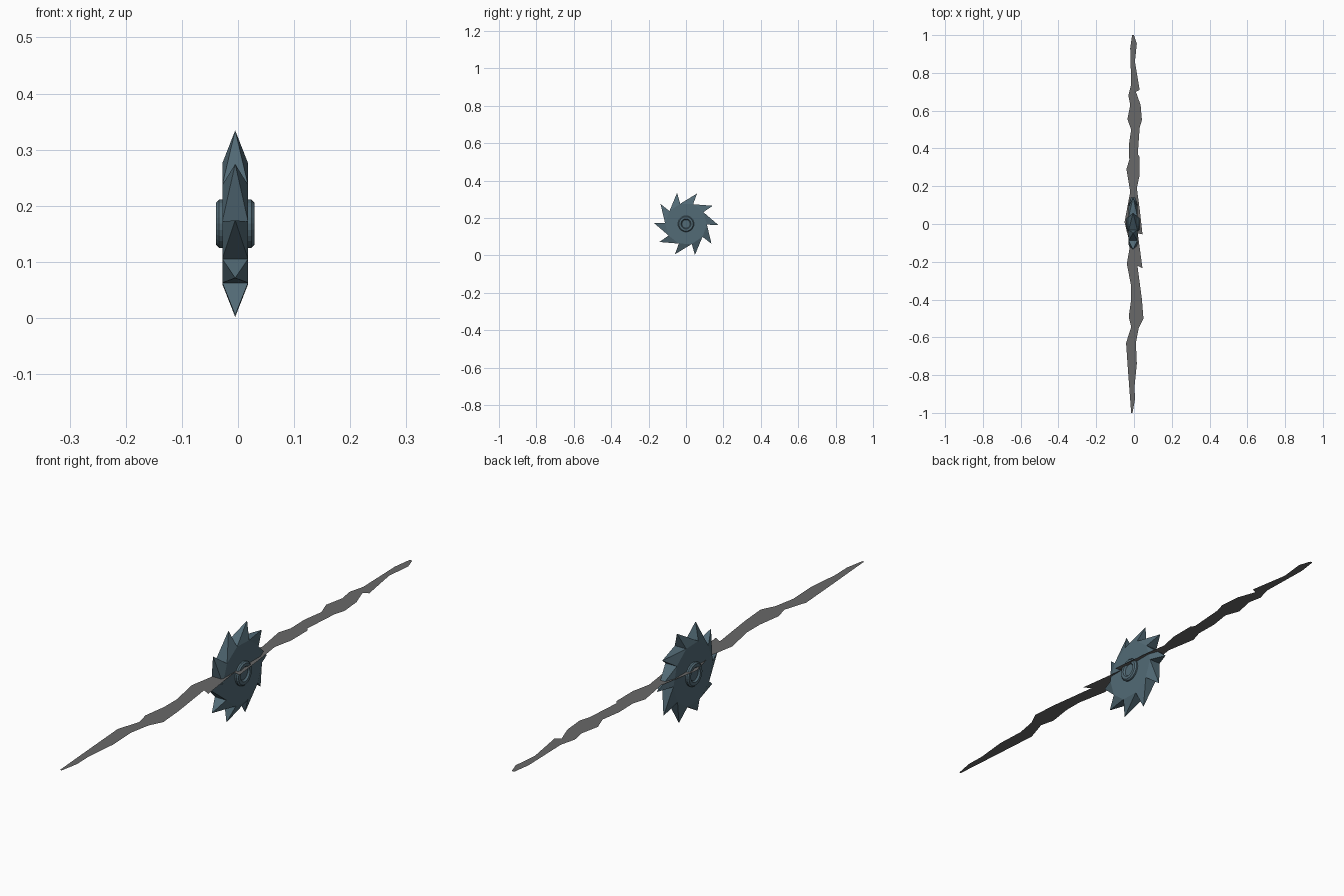
import bpy, bmesh, math

if "Cube" in bpy.data.objects:
    bpy.data.objects.remove(bpy.data.objects["Cube"])

CX, CZ = -0.005, 0.168          # blade axis position


def material(name, rgb):
    m = bpy.data.materials.new(name)
    m.diffuse_color = (*rgb, 1)
    m.use_nodes = True
    m.node_tree.nodes["Principled BSDF"].inputs["Base Color"].default_value = m.diffuse_color
    return m


STEEL = material("blue steel", (0.085, 0.145, 0.18))
SLOT = material("slot grey", (0.14, 0.14, 0.14))


def finish(bm, name, mat, recalc=True):
    if recalc:
        bmesh.ops.recalc_face_normals(bm, faces=bm.faces)
    me = bpy.data.meshes.new(name)
    bm.to_mesh(me)
    bm.free()
    ob = bpy.data.objects.new(name, me)
    bpy.context.collection.objects.link(ob)
    me.materials.append(mat)
    return ob


def polar(x, r, deg):
    a = math.radians(deg)
    return (CX + x, r * math.cos(a), CZ + r * math.sin(a))


# Saw blade: thick disc whose raked teeth taper to a point on the centre plane
TEETH, HALF, R_ROOT, R_TIP = 10, 0.023, 0.112, 0.173
bm = bmesh.new()
step = 360 / TEETH
left, right, tips = [], [], []
for i in range(TEETH):
    tip = -2 + i * step
    tips.append(bm.verts.new(polar(0, R_TIP, tip)))
    left.append(bm.verts.new(polar(-HALF, R_ROOT, tip)))
    right.append(bm.verts.new(polar(HALF, R_ROOT, tip)))
for i in range(TEETH):
    j = (i + 1) % TEETH
    bm.faces.new((left[i], right[i], tips[i]))
    bm.faces.new((left[j], right[j], tips[i]))
    bm.faces.new((left[i], left[j], tips[i]))
    bm.faces.new((right[i], right[j], tips[i]))
bm.faces.new(left)
bm.faces.new(right)
finish(bm, "saw_blade", STEEL)

# Hub caps: chamfered ring with a sunken centre, one on each side
profile = [(0.020, 0.043), (0.029, 0.043), (0.034, 0.038), (0.034, 0.027),
           (0.028, 0.022), (0.028, 0.0)]
SEG = 24
for side, label in ((1, "right"), (-1, "left")):
    bm = bmesh.new()
    rings = [[bm.verts.new(polar(side * x, r, 360 * k / SEG)) for k in range(SEG)]
             for x, r in profile[:-1]]
    for a, b in zip(rings, rings[1:]):
        for k in range(SEG):
            n = (k + 1) % SEG
            bm.faces.new((a[k], a[n], b[n], b[k]))
    bm.faces.new(rings[-1])
    bm.faces.new(rings[0])
    finish(bm, label + "_hub", STEEL)

# Jagged floor slot the blade runs through: flat outline
outline = [(-.01, 1), (-.02, .93), (-.015, .74), (-.03, .68), (-.02, .63), (-.035, .555),
           (-.015, .5), (-.027, .42), (-.025, .34), (-.04, .29), (-.02, .17), (-.05, .01),
           (-.02, -.11), (-.038, -.21), (-.015, -.33), (-.015, -.4), (-.028, -.49),
           (-.015, -.545), (-.042, -.63), (-.03, -.8), (-.015, -1), (-.008, -1),
           (.005, -.93), (.003, -.86), (.015, -.74), (.01, -.63), (.025, -.55), (.05, -.5),
           (.042, -.4), (.018, -.22), (.045, -.235), (.02, -.05), (.045, -.055),
           (.03, .08), (.015, .19), (.03, .26), (.03, .355), (.02, .37), (.03, .51),
           (.042, .55), (.035, .63), (.01, .7), (.03, .71), (.005, .86), (.015, .955), (0, 1)]
bm = bmesh.new()
f = bm.faces.new([bm.verts.new((x, y, 0.19)) for x, y in outline])
bmesh.ops.triangulate(bm, faces=[f])
finish(bm, "floor_slot", SLOT, recalc=False)
